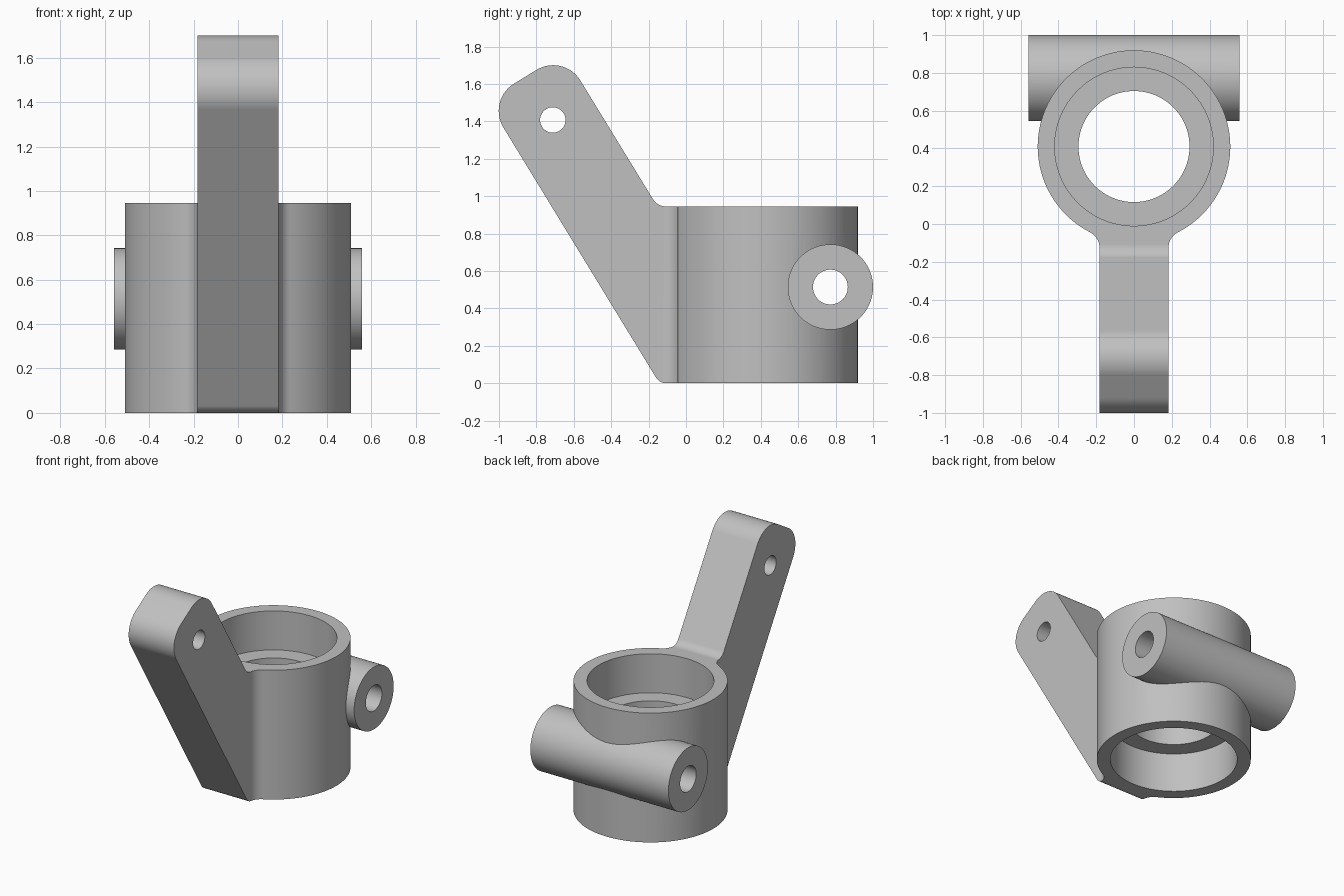
import bpy, bmesh
from math import sin, cos, pi, radians, sqrt, asin
from mathutils import Vector, Matrix

cube = bpy.data.objects.get("Cube")
if cube:
    bpy.data.objects.remove(cube, do_unlink=True)

grey = bpy.data.materials.new("light grey metal")
grey.use_nodes = True
COLOUR = (0.53, 0.53, 0.53, 1)
grey.diffuse_color = COLOUR
grey.node_tree.nodes["Principled BSDF"].inputs["Base Color"].default_value = COLOUR


def finish(bm, name):
    bmesh.ops.recalc_face_normals(bm, faces=bm.faces)
    mesh = bpy.data.meshes.new(name)
    bm.to_mesh(mesh)
    bm.free()
    mesh.materials.append(grey)
    ob = bpy.data.objects.new(name, mesh)
    bpy.context.collection.objects.link(ob)
    return ob


def cylinder(name, centre, radius, length, axis="Z", sides=96):
    bm = bmesh.new()
    turn = Matrix.Rotation(pi / 2, 4, "Y") if axis == "X" else Matrix()
    bmesh.ops.create_cone(bm, cap_ends=True, segments=sides, radius1=radius,
                          radius2=radius, depth=length,
                          matrix=Matrix.Translation(centre) @ turn)
    return finish(bm, name)


def prism(name, points, offset):
    bm = bmesh.new()
    face = bm.faces.new([bm.verts.new(p) for p in points])
    new = bmesh.ops.extrude_face_region(bm, geom=[face])["geom"]
    bmesh.ops.translate(bm, vec=offset,
                        verts=[v for v in new if isinstance(v, bmesh.types.BMVert)])
    return finish(bm, name)


def rounded(corners, steps=14):
    """Outline with each corner (a, b, radius) replaced by a tangent arc."""
    out = []
    for i, (a, b, r) in enumerate(corners):
        p = Vector((a, b))
        if not r:
            out.append(p)
            continue
        u = (Vector(corners[i - 1][:2]) - p).normalized()
        v = (Vector(corners[(i + 1) % len(corners)][:2]) - p).normalized()
        half = u.angle(v) / 2
        mid = (u + v).normalized()
        centre = p + mid * (r / sin(half))
        side = (u - v).normalized()
        sweep = pi / 2 - half
        for k in range(steps + 1):
            t = sweep * (1 - 2 * k / steps)
            out.append(centre + r * (side * sin(t) - mid * cos(t)))
    return out


def combine(target, tool, operation):
    mod = target.modifiers.new(operation, "BOOLEAN")
    mod.operation = operation
    mod.solver = "EXACT"
    mod.object = tool
    bpy.context.view_layer.objects.active = target
    bpy.ops.object.modifier_apply(modifier=mod.name)
    bpy.data.objects.remove(tool, do_unlink=True)


HUB_Y, HUB_R, HUB_H = 0.41, 0.51, 0.945
ARM_X = 0.183

# Slanted arm, side outline
side = rounded([(0.2, 0, 0), (-0.142, 0, 0.065), (-1.065, 1.512, 0.17),
                (-0.654, 1.764, 0.17), (-0.153, HUB_H, 0.08), (0.2, HUB_H, 0)])
body = prism("hub_carrier", [(-0.5, p.x, p.y) for p in side], (1, 0, 0))

# Arm plan outline, flaring into the hub with a fillet on each side
FILLET = 0.09
reach = HUB_R + FILLET
angle = asin((ARM_X + FILLET) / reach)
fy = HUB_Y - reach * cos(angle)
half = [(ARM_X, -1.2)]
for k in range(13):
    t = (pi / 2 - angle) * k / 12
    half.append((ARM_X + FILLET - FILLET * cos(t), fy + FILLET * sin(t)))
half.append((0.22, 0.18))
plan = half + [(-x, y) for x, y in reversed(half)]
combine(body, prism("arm_plan", [(x, y, -0.1) for x, y in plan], (0, 0, 2.2)), "INTERSECT")

# Hub barrel and cross tube
combine(body, cylinder("hub", (0, HUB_Y, HUB_H / 2), HUB_R, HUB_H), "UNION")
combine(body, cylinder("cross_tube", (0, 0.772, 0.514), 0.228, 1.116, "X"), "UNION")

# Bearing seats from both ends, leaving an inner ring, then the through holes
SEAT = 0.285
for z in (0, HUB_H):
    combine(body, cylinder("bearing_seat", (0, HUB_Y, z), 0.42, 2 * SEAT), "DIFFERENCE")
combine(body, cylinder("hub_hole", (0, HUB_Y, HUB_H / 2), 0.294, 2), "DIFFERENCE")
combine(body, cylinder("tube_hole", (0, 0.772, 0.514), 0.093, 2, "X", 48), "DIFFERENCE")
combine(body, cylinder("arm_hole", (0, -0.712, 1.407), 0.068, 2, "X", 48), "DIFFERENCE")

# Smooth curved faces, crisp edges
bpy.ops.object.select_all(action="DESELECT")
body.select_set(True)
bpy.context.view_layer.objects.active = body
bpy.ops.object.shade_smooth_by_angle(angle=radians(25))
weighted = body.modifiers.new("weighted_normals", "WEIGHTED_NORMAL")
weighted.keep_sharp = True
